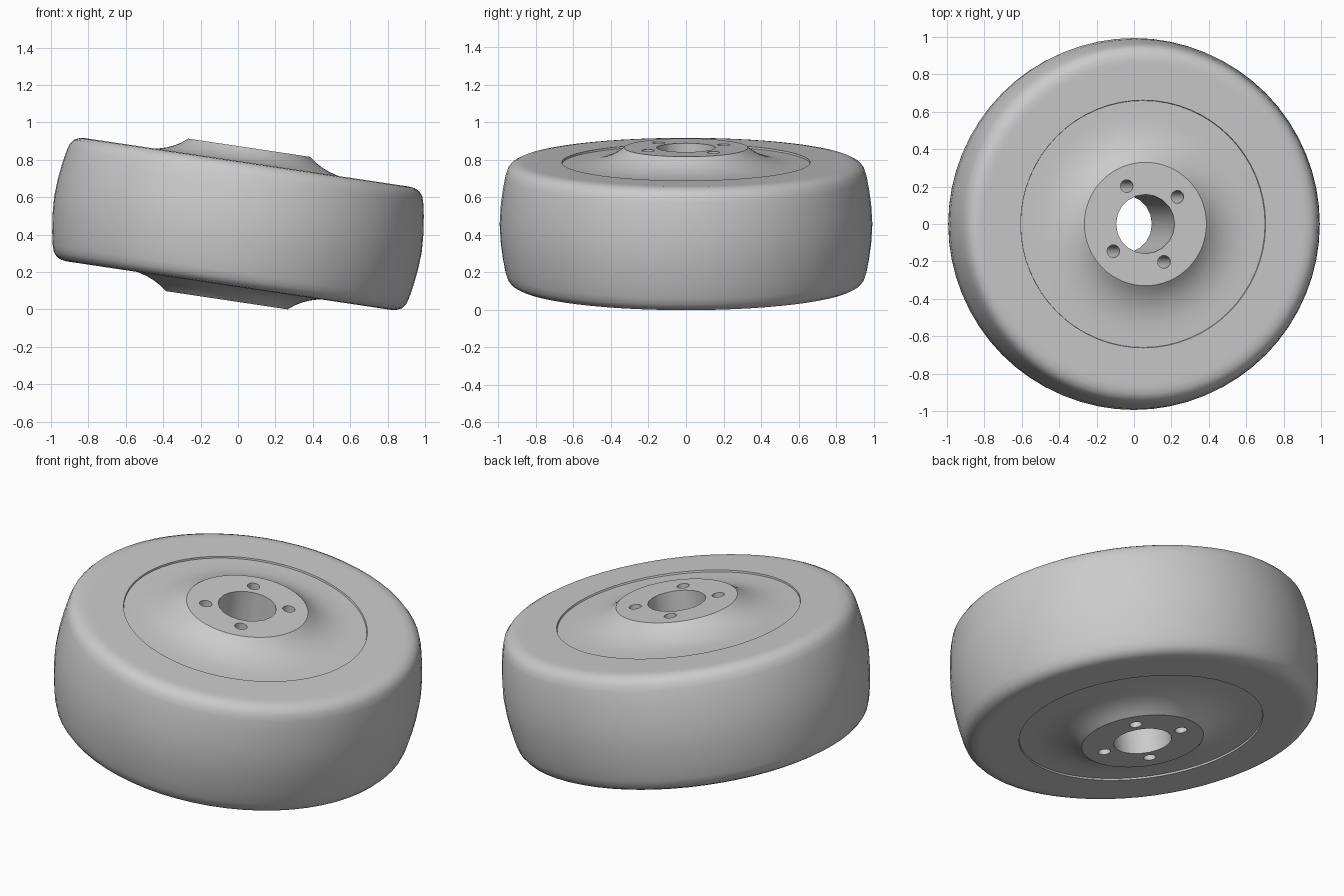
import bpy, bmesh, math
from mathutils import Matrix

cube = bpy.data.objects.get("Cube")
if cube:
    bpy.data.objects.remove(cube, do_unlink=True)

SEGMENTS = 64
TILT = math.radians(8.5)
CENTRE_Z = 0.457

grey = bpy.data.materials.new("plain grey")
grey.use_nodes = True
GREY = (0.6, 0.6, 0.6, 1)
grey.diffuse_color = GREY
grey.node_tree.nodes["Principled BSDF"].inputs["Base Color"].default_value = GREY


def link(name, bm):
    mesh = bpy.data.meshes.new(name)
    bmesh.ops.recalc_face_normals(bm, faces=bm.faces)
    bm.to_mesh(mesh)
    bm.free()
    mesh.materials.append(grey)
    obj = bpy.data.objects.new(name, mesh)
    bpy.context.collection.objects.link(obj)
    return obj


def lathe(name, profile):
    """Revolve (radius, height) points around z and cap both ends."""
    bm = bmesh.new()
    rings = []
    for r, z in profile:
        ring = []
        for i in range(SEGMENTS):
            a = math.tau * i / SEGMENTS
            ring.append(bm.verts.new((r * math.cos(a), r * math.sin(a), z)))
        rings.append(ring)
    for low, high in zip(rings, rings[1:]):
        for i in range(SEGMENTS):
            j = (i + 1) % SEGMENTS
            bm.faces.new((low[i], low[j], high[j], high[i]))
    bm.faces.new(rings[0])
    bm.faces.new(rings[-1])
    return link(name, bm)


# Upper half of the wheel: hub rim, flared dish, shallow step, rounded shoulder, crowned tread
half = [
    (0.33, 0.412), (0.345, 0.400), (0.37, 0.382), (0.40, 0.365), (0.44, 0.348),
    (0.49, 0.334), (0.54, 0.327), (0.60, 0.324), (0.66, 0.323), (0.662, 0.333),
    (0.68, 0.333), (0.85, 0.333), (0.875, 0.333), (0.907, 0.329), (0.933, 0.316),
    (0.952, 0.293), (0.963, 0.258), (0.976, 0.19), (0.988, 0.10),
]
wheel = lathe("wheel", half + [(0.994, 0)] + [(r, -z) for r, z in reversed(half)])

# Cutters for the axle bore and the four bolt holes
bm = bmesh.new()
bmesh.ops.create_cone(bm, cap_ends=True, segments=20, radius1=0.158, radius2=0.158, depth=1.2)
for angle in (40, 116.5, 220, 296.5):
    a = math.radians(angle)
    spot = Matrix.Translation((0.226 * math.cos(a), 0.226 * math.sin(a), 0))
    bmesh.ops.create_cone(bm, cap_ends=True, segments=16, radius1=0.034, radius2=0.034,
                          depth=1.2, matrix=spot)
cutter = link("hole_cutter", bm)
cutter.hide_render = True

cut = wheel.modifiers.new("holes", "BOOLEAN")
cut.operation = "DIFFERENCE"
cut.solver = "EXACT"
cut.object = cutter

bpy.ops.object.select_all(action="DESELECT")
wheel.select_set(True)
bpy.context.view_layer.objects.active = wheel
bpy.ops.object.modifier_apply(modifier=cut.name)
bpy.data.objects.remove(cutter, do_unlink=True)
bpy.ops.object.shade_smooth_by_angle(angle=math.radians(32))

# Lean the wheel towards its left and rest it on the ground
wheel.data.transform(Matrix.Translation((0, 0, CENTRE_Z)) @ Matrix.Rotation(TILT, 4, "Y"))
